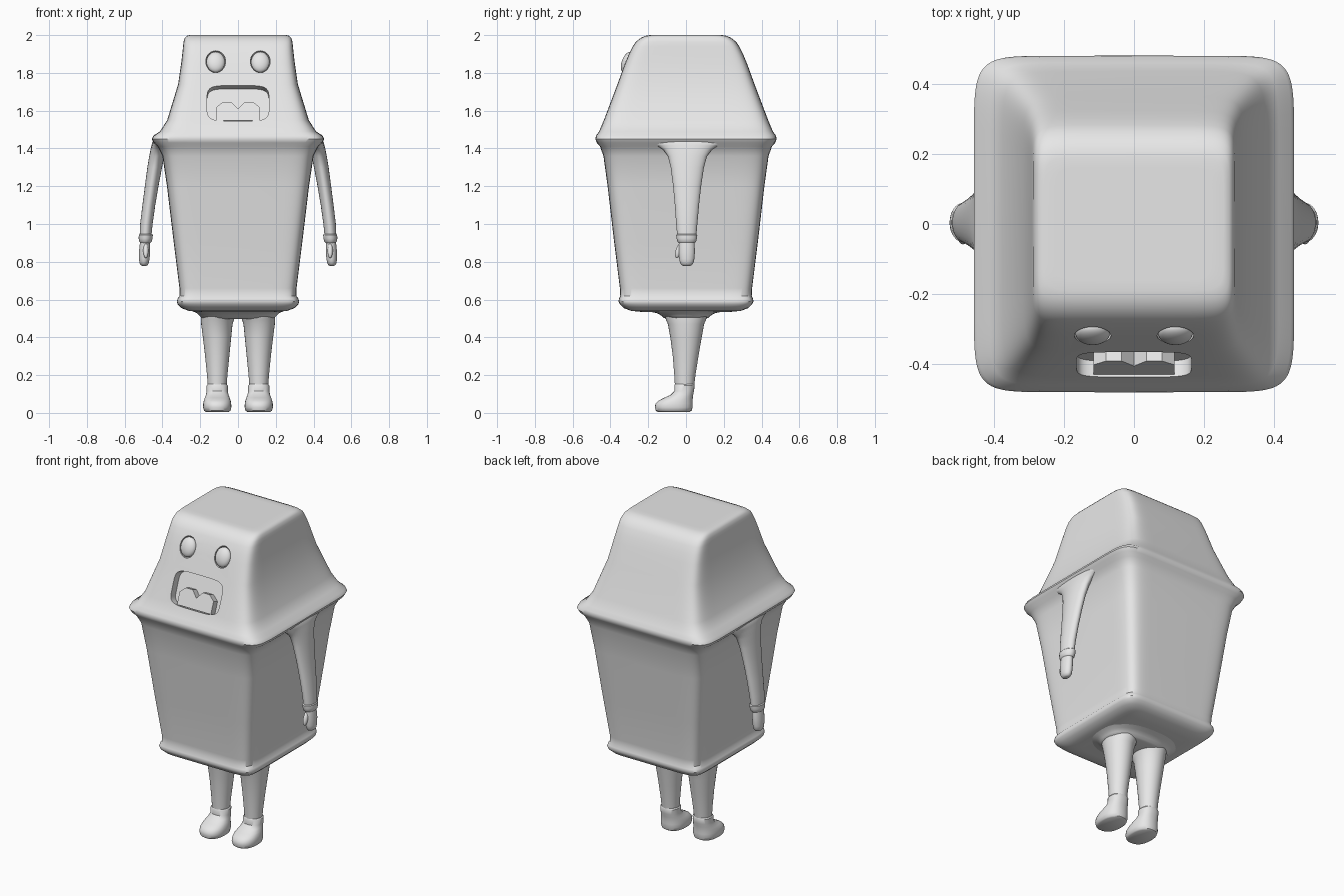
import bpy, bmesh, math
from mathutils import Matrix, Vector

if "Cube" in bpy.data.objects:
    bpy.data.objects.remove(bpy.data.objects["Cube"], do_unlink=True)

GREY = (0.8, 0.8, 0.8, 1)
grey = bpy.data.materials.new("plain grey")
grey.use_nodes = True
grey.diffuse_color = GREY
grey.node_tree.nodes["Principled BSDF"].inputs["Base Color"].default_value = GREY

# Face plane: tilted back by the slope of the head front
TILT = math.radians(21)
FACE_ROT = Matrix.Rotation(math.pi / 2 - TILT, 4, "X")


def activate(ob):
    bpy.ops.object.select_all(action="DESELECT")
    ob.select_set(True)
    bpy.context.view_layer.objects.active = ob


def finish(bm, name, mirror=False, angle=40):
    bmesh.ops.recalc_face_normals(bm, faces=bm.faces)
    me = bpy.data.meshes.new(name)
    bm.to_mesh(me)
    bm.free()
    me.materials.append(grey)
    ob = bpy.data.objects.new(name, me)
    bpy.context.collection.objects.link(ob)
    activate(ob)
    bpy.ops.object.shade_smooth_by_angle(angle=math.radians(angle))
    if mirror:
        ob.modifiers.new("mirror", "MIRROR")
    return ob


def loft(name, rings, power=2, sides=32, mirror=False, matrix=None, angle=40):
    """Stack of superellipse rings (z, centre x, centre y, half x, half y)."""
    def coord(v):
        return math.copysign(abs(v) ** (2 / power), v) if abs(v) > 1e-6 else 0
    bm = bmesh.new()
    loops = []
    for z, cx, cy, hx, hy in rings:
        angles = [2 * math.pi * i / sides for i in range(sides)]
        loops.append([bm.verts.new((cx + hx * coord(math.cos(a)),
                                    cy + hy * coord(math.sin(a)), z)) for a in angles])
    for low, high in zip(loops, loops[1:]):
        for i in range(sides):
            j = (i + 1) % sides
            bm.faces.new((low[i], low[j], high[j], high[i]))
    bm.faces.new(loops[0][::-1])
    bm.faces.new(loops[-1])
    if matrix:
        bm.transform(matrix)
    return finish(bm, name, mirror, angle)


def ellipsoid(name, centre, radii, rotation, mirror=True):
    bm = bmesh.new()
    bmesh.ops.create_uvsphere(bm, u_segments=28, v_segments=16, radius=1)
    bm.transform(Matrix.Translation(centre) @ rotation @ Matrix.Diagonal((*radii, 1)))
    return finish(bm, name, mirror, 60)


# Tapered body and head in one shell: base flange, trunk, rim, head
body_profile = [
    (.535, .20, .24), (.54, .26, .29), (.555, .30, .33), (.575, .32, .35),
    (.59, .324, .357), (.605, .32, .355), (.62, .309, .348), (.66, .31, .35),
    (.9, .34, .38), (1.2, .376, .415), (1.36, .40, .437), (1.41, .425, .455),
    (1.43, .447, .472), (1.45, .457, .48), (1.468, .448, .476), (1.49, .413, .46),
    (1.55, .375, .435), (1.74, .317, .363), (1.85, .301, .323), (1.9, .295, .302),
    (1.94, .291, .282), (1.965, .288, .265), (1.985, .282, .24),
    (1.996, .272, .215), (2.0, .255, .19), (2.0, .22, .16)]
body = loft("body", [(z, 0, 0, x, y) for z, x, y in body_profile], power=10, sides=96)

# Mouth opening and eye sockets cut into the head
mouth_place = Matrix.Translation((0, -.402, 1.64)) @ FACE_ROT
eye_centre = Vector((.118, -.312, 1.857))
cutters = [
    loft("mouth_cutter", [(-.05, 0, 0, .164, .1), (.08, 0, 0, .164, .1)],
         power=5, sides=48, matrix=mouth_place),
    ellipsoid("socket_cutter", eye_centre, (.054, .064, .03), FACE_ROT)]
for cutter in cutters:
    cut = body.modifiers.new("cut", "BOOLEAN")
    cut.operation = "DIFFERENCE"
    cut.solver = "EXACT"
    cut.object = cutter
    activate(body)
    bpy.ops.object.modifier_apply(modifier=cut.name)
for cutter in cutters:
    bpy.data.objects.remove(cutter, do_unlink=True)
activate(body)
bpy.ops.object.shade_smooth_by_angle(angle=math.radians(40))

# Domed eyes
ellipsoid("eyes", eye_centre, (.049, .058, .028), FACE_ROT)

# Notched tongue standing in the mouth
half = [(.035, .01), (.08, .01), (.115, -.02), (.115, -.095)]
outline = [(0, -.03)] + half + [(-x, y) for x, y in reversed(half)]
bm = bmesh.new()
face = bm.faces.new([bm.verts.new((x, y, -.055)) for x, y in outline])
extruded = bmesh.ops.extrude_face_region(bm, geom=[face])["geom"]
bmesh.ops.translate(bm, vec=(0, 0, .047),
                    verts=[v for v in extruded if isinstance(v, bmesh.types.BMVert)])
bm.transform(mouth_place)
finish(bm, "tongue", angle=20)

# Arms flaring into the rim at the shoulder
loft("arms", [
    (.93, .490, .004, .031, .050), (1.0, .485, .004, .033, .056),
    (1.1, .472, .005, .034, .064), (1.2, .457, .006, .036, .074),
    (1.3, .441, .007, .039, .088), (1.36, .430, .008, .040, .104),
    (1.395, .423, .008, .040, .130), (1.415, .418, .008, .040, .165),
    (1.43, .415, .008, .040, .215), (1.445, .41, .008, .036, .26)], mirror=True)

# Cuffs
loft("cuffs", [
    (.90, .490, .004, .027, .042), (.908, .490, .004, .034, .050),
    (.925, .489, .004, .037, .054), (.942, .488, .004, .037, .056),
    (.948, .487, .004, .032, .050)], mirror=True)

# Mitten hands with thumbs
loft("hands", [
    (.778, .497, .004, .010, .016), (.782, .497, .004, .018, .027),
    (.795, .497, .004, .025, .036), (.815, .496, .004, .028, .040),
    (.85, .495, .004, .029, .043), (.885, .493, .004, .028, .042),
    (.92, .491, .004, .026, .040)], mirror=True)
ellipsoid("thumbs", Vector((.488, -.038, .86)), (.014, .016, .042),
          Matrix.Rotation(math.radians(-18), 4, "X"))

# Hips under the base
loft("hips", [
    (.498, 0, 0, .17, .10), (.503, 0, 0, .194, .118), (.515, 0, 0, .205, .13),
    (.528, 0, 0, .218, .155), (.538, 0, 0, .24, .20), (.55, 0, 0, .26, .24)],
    power=2.6, sides=48)

# Tapered legs
loft("legs", [
    (.13, .11, -.008, .049, .050), (.2, .11, -.006, .054, .056),
    (.3, .11, -.002, .064, .068), (.4, .111, 0, .075, .083),
    (.47, .112, 0, .083, .096), (.49, .109, 0, .087, .105),
    (.53, .105, 0, .092, .118)], mirror=True)

# Boots with forward toes
loft("boots", [
    (.006, .11, -.065, .062, .086), (.012, .11, -.065, .070, .095),
    (.03, .11, -.065, .075, .100), (.05, .11, -.063, .074, .098),
    (.065, .11, -.055, .071, .090), (.08, .11, -.040, .066, .076),
    (.095, .11, -.022, .060, .060), (.115, .11, -.010, .056, .052),
    (.145, .11, -.008, .056, .054), (.152, .11, -.008, .050, .050)],
    power=2.3, mirror=True)
